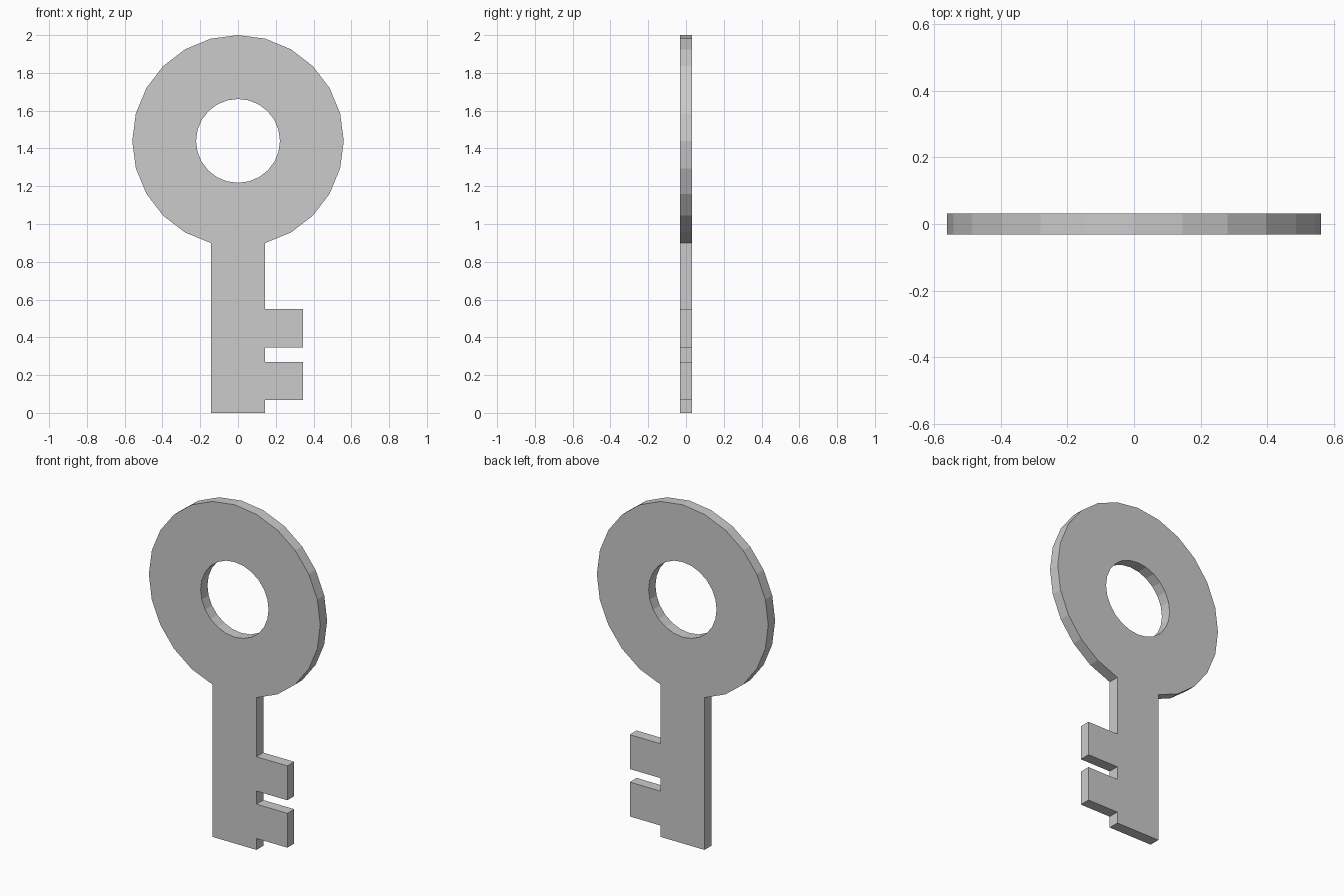
import bpy, bmesh
from math import sin, cos, radians

if "Cube" in bpy.data.objects:
    bpy.data.objects.remove(bpy.data.objects["Cube"])

HALF_T = 0.032      # half thickness
CZ = 1.44           # centre height of the bow
SHAFT = 0.143       # half width of the shaft
BIT = 0.345         # reach of the teeth


def arc(radius, start, count):
    """Points every 15 degrees on a circle around the bow centre."""
    return [(radius * cos(radians(start + 15 * k)),
             CZ + radius * sin(radians(start + 15 * k))) for k in range(count)]


# Outline: round bow, open at the bottom where the shaft joins
outline = arc(0.56, -75, 23)
# Shaft end
outline += [(-SHAFT, 0.899), (-SHAFT, 0), (SHAFT, 0)]
# Two teeth
for low, high in ((0.067, 0.27), (0.347, 0.55)):
    outline += [(SHAFT, low), (BIT, low), (BIT, high), (SHAFT, high)]
outline[22:24] = [(-SHAFT, 0.899)]
outline[0] = (SHAFT, 0.899)

# Finger hole
hole = arc(0.222, 0, 24)

bm = bmesh.new()
edges = []
for loop in (outline, hole):
    vs = [bm.verts.new((x, -HALF_T, z)) for x, z in loop]
    edges += [bm.edges.new((a, b)) for a, b in zip(vs, vs[1:] + vs[:1])]

# Fill the flat profile and give it thickness
bmesh.ops.triangle_fill(bm, use_beauty=True, use_dissolve=False,
                        edges=edges, normal=(0, -1, 0))
ext = bmesh.ops.extrude_face_region(bm, geom=bm.faces[:], use_keep_orig=True)
bmesh.ops.translate(bm, vec=(0, 2 * HALF_T, 0),
                    verts=[g for g in ext["geom"] if isinstance(g, bmesh.types.BMVert)])
bmesh.ops.recalc_face_normals(bm, faces=bm.faces[:])
bmesh.ops.dissolve_limit(bm, angle_limit=radians(1),
                         verts=bm.verts[:], edges=bm.edges[:])

mesh = bpy.data.meshes.new("key")
bm.to_mesh(mesh)
bm.free()
key = bpy.data.objects.new("key", mesh)
bpy.context.collection.objects.link(key)
